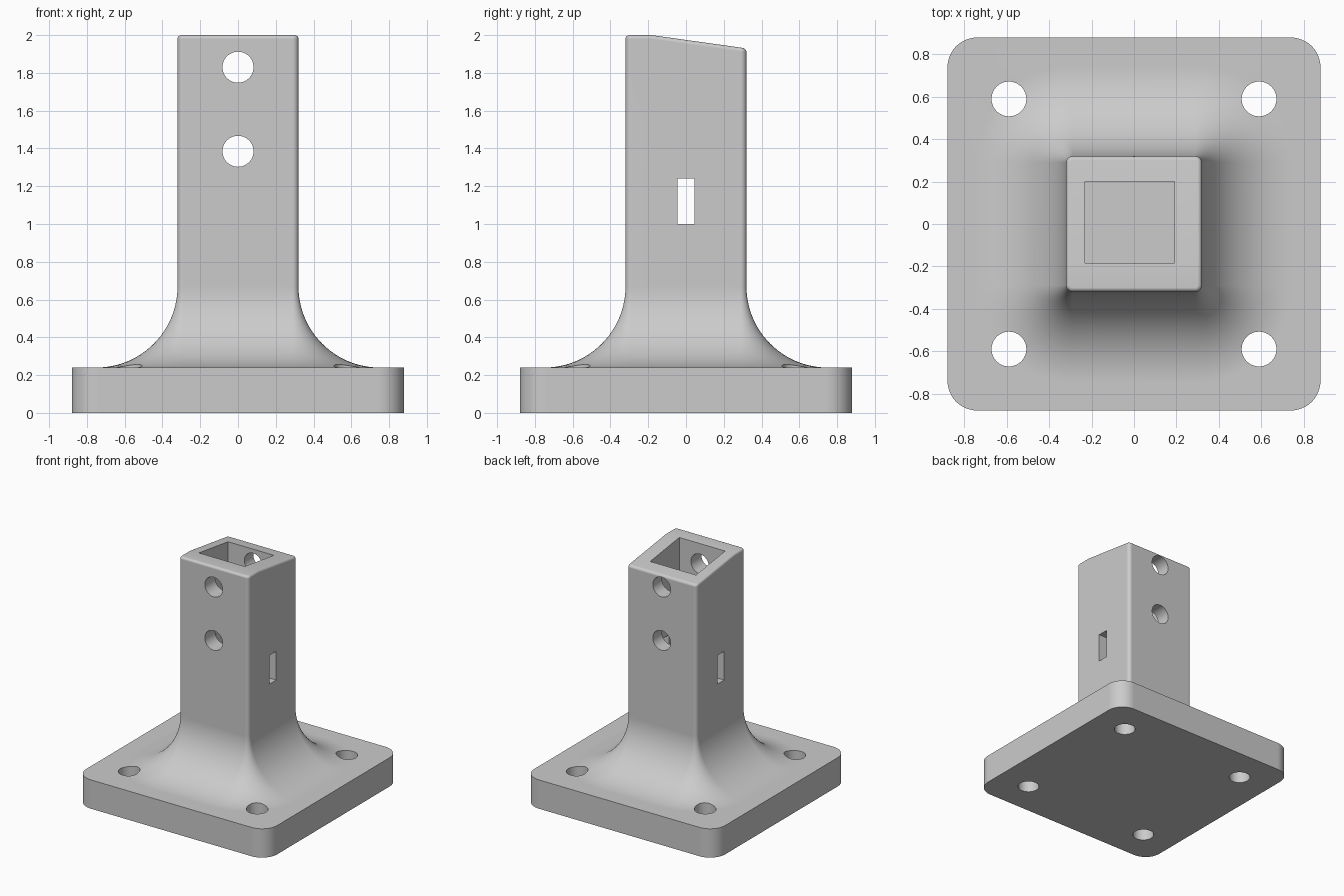
import bpy, bmesh
from math import sin, cos, pi
from mathutils import Vector

if "Cube" in bpy.data.objects:
    bpy.data.objects.remove(bpy.data.objects["Cube"])

grey = bpy.data.materials.new("Plain grey")
grey.use_nodes = True
COLOUR = (0.6, 0.6, 0.6, 1)
grey.diffuse_color = COLOUR
grey.node_tree.nodes["Principled BSDF"].inputs["Base Color"].default_value = COLOUR

HALF, CORNER = 0.32, 0.03      # post half width and edge rounding
BASE_TOP, FILLET = 0.24, 0.43  # plate thickness and flare radius
EASE = 0.02                    # rounding of the top rim
CREASE, SLOPE = -0.183, 0.14   # where the sloped top starts, and its fall
STEPS = 12


def ring(bm, half, radius, z):
    """Rounded square of vertices at height z."""
    verts = []
    for quarter in range(4):
        sx, sy = [(1, 1), (-1, 1), (-1, -1), (1, -1)][quarter]
        for i in range(STEPS + 1):
            a = (quarter + i / STEPS) * pi / 2
            verts.append(bm.verts.new((sx * (half - radius) + radius * cos(a),
                                       sy * (half - radius) + radius * sin(a), z)))
    return verts


def finish(name, bm):
    bmesh.ops.recalc_face_normals(bm, faces=bm.faces[:])
    mesh = bpy.data.meshes.new(name)
    bm.to_mesh(mesh)
    bm.free()
    mesh.materials.append(grey)
    obj = bpy.data.objects.new(name, mesh)
    bpy.context.collection.objects.link(obj)
    return obj


# Plate, flared foot and post as one loft of (half width, corner radius, height)
sections = [(0.88, 0.14, 0), (0.88, 0.14, BASE_TOP)]
for i in range(25):
    a = i / 24 * pi / 2
    d = FILLET * (1 - sin(a))
    sections.append((HALF + d, CORNER + d, BASE_TOP + FILLET * (1 - cos(a))))
for i in range(6):
    a = i / 5 * pi / 2
    d = EASE * (1 - cos(a))
    sections.append((HALF - d, CORNER - d, 2 - EASE * (1 - sin(a))))

bm = bmesh.new()
rings = [ring(bm, *s) for s in sections]
for low, high in zip(rings, rings[1:]):
    for i in range(len(low)):
        j = (i + 1) % len(low)
        bm.faces.new((low[i], low[j], high[j], high[i]))
bm.faces.new(rings[0][::-1])
bm.faces.new(rings[-1])

# Sloped rear part of the top
upper = [f for f in bm.faces if f.calc_center_median().z > 1]
geom = set(upper) | {e for f in upper for e in f.edges} | {v for f in upper for v in f.verts}
bmesh.ops.bisect_plane(bm, geom=list(geom), plane_co=Vector((0, CREASE, 0)),
                       plane_no=Vector((0, 1, 0)))
for v in bm.verts:
    if v.co.z > 1.9:
        v.co.z -= SLOPE * max(0, v.co.y - CREASE)
bracket = finish("post_bracket", bm)


# Cutters for the socket, slot and holes
def box_cutter(name, low, high):
    bm = bmesh.new()
    bmesh.ops.create_cube(bm, size=1)
    for v in bm.verts:
        v.co = [low[k] if v.co[k] < 0 else high[k] for k in range(3)]
    return finish(name, bm)


def hole_cutter(name, location, axis, radius=0.082):
    bm = bmesh.new()
    bmesh.ops.create_cone(bm, cap_ends=True, segments=48, radius1=radius,
                          radius2=radius, depth=1)
    obj = finish(name, bm)
    obj.location = location
    if axis == "Y":
        obj.rotation_euler.x = pi / 2
    return obj


cutters = [box_cutter("socket_cutter", (-0.232, CREASE, 1.0), (0.19, 0.2, 2.3)),
           box_cutter("slot_cutter", (-0.5, -0.045, 1.001), (0.5, 0.045, 1.24))]
for z in (1.385, 1.83):
    cutters.append(hole_cutter("post_hole_cutter", (0, 0, z), "Y"))
for x in (-0.59, 0.59):
    for y in (-0.59, 0.59):
        cutters.append(hole_cutter("plate_hole_cutter", (x, y, 0), "Z"))

bpy.ops.object.select_all(action='DESELECT')
bpy.context.view_layer.objects.active = bracket
bracket.select_set(True)
for cutter in cutters:
    cutter.hide_render = True
    mod = bracket.modifiers.new("cut", 'BOOLEAN')
    mod.operation = 'DIFFERENCE'
    mod.solver = 'EXACT'
    mod.object = cutter
    bpy.ops.object.modifier_apply(modifier=mod.name)
for cutter in cutters:
    bpy.data.objects.remove(cutter)

# Smooth flare and rim, crisp cut edges
bpy.ops.object.shade_smooth_by_angle(angle=pi / 6)
normals = bracket.modifiers.new("even_shading", 'WEIGHTED_NORMAL')
normals.keep_sharp = True
